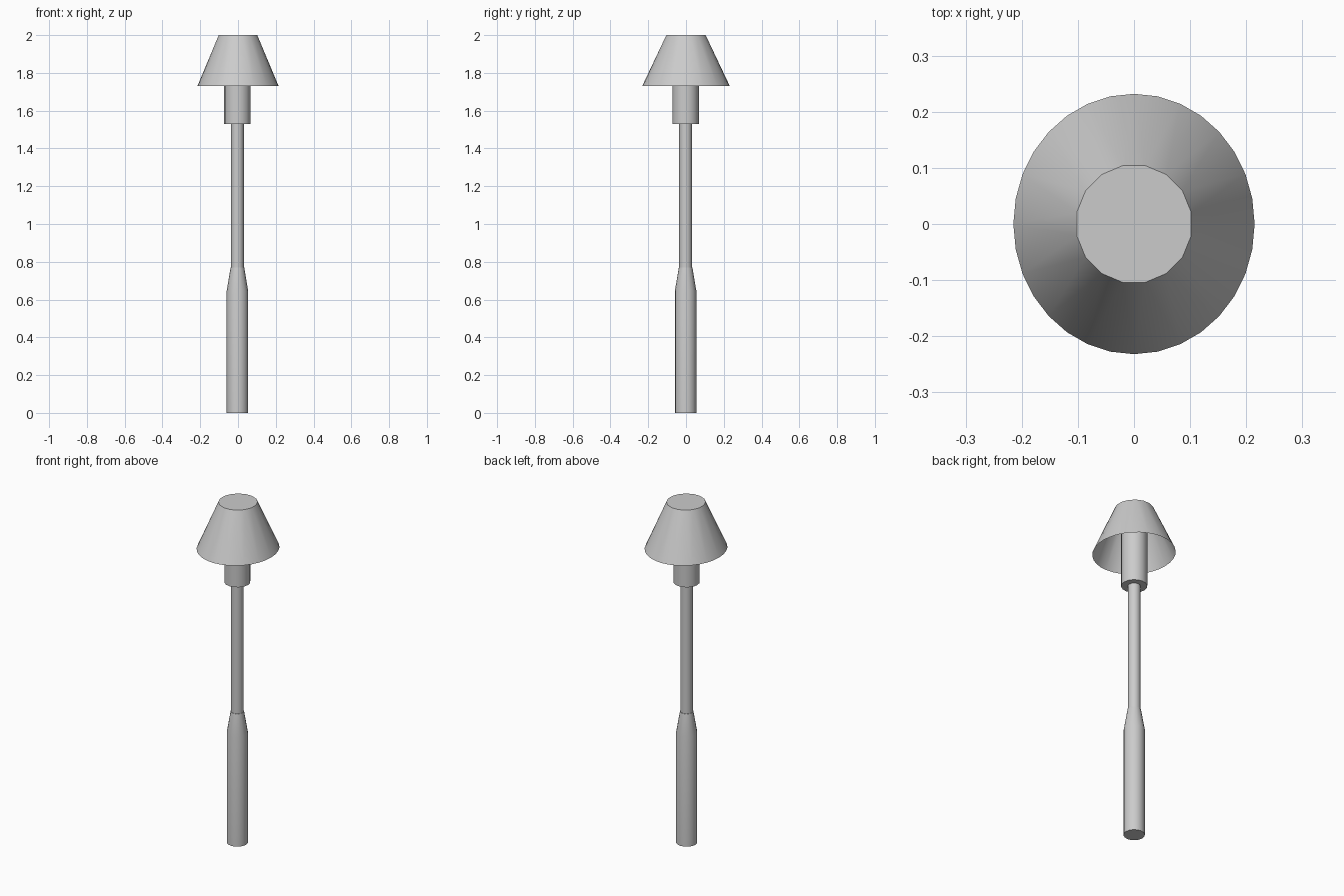
import bpy, bmesh
from math import cos, sin, tau, radians

if "Cube" in bpy.data.objects:
    bpy.data.objects.remove(bpy.data.objects["Cube"])

CX, CY = -0.003, -0.002


def finish(name, bm, angle=35):
    bmesh.ops.recalc_face_normals(bm, faces=bm.faces)
    mesh = bpy.data.meshes.new(name)
    bm.to_mesh(mesh)
    bm.free()
    ob = bpy.data.objects.new(name, mesh)
    bpy.context.collection.objects.link(ob)
    bpy.ops.object.select_all(action='DESELECT')
    ob.select_set(True)
    bpy.context.view_layer.objects.active = ob
    bpy.ops.object.shade_smooth_by_angle(angle=radians(angle))
    return ob


def ring(bm, rx, ry, z, sides, cx=0, cy=0, turn=0):
    return [bm.verts.new((cx + rx * cos(tau * (i + turn) / sides),
                          cy + ry * sin(tau * (i + turn) / sides), z))
            for i in range(sides)]


def turned(name, profile, sides):
    """Capped round part from (radius, height) pairs."""
    bm = bmesh.new()
    rings = [ring(bm, r, r, z, sides, CX, CY) for r, z in profile]
    for a, b in zip(rings, rings[1:]):
        for i in range(sides):
            j = (i + 1) % sides
            bm.faces.new((a[i], a[j], b[j], b[i]))
    bm.faces.new(rings[0])
    bm.faces.new(rings[-1])
    return finish(name, bm)


# Thick lower post with tapered shoulder, slim pole, and lamp socket
turned("base_post", [(0.057, 0), (0.057, 0.645), (0.036, 0.77)], 16)
turned("pole", [(0.034, 0.75), (0.034, 1.55)], 12)
turned("lamp_socket", [(0.07, 1.53), (0.07, 1.98)], 16)

# Thin shade: 32-sided open rim joined to a 16-sided closed top
bm = bmesh.new()
rim = ring(bm, 0.215, 0.232, 1.73, 32)
top = ring(bm, 0.104, 0.106, 2.0, 16, turn=0.5)
for i in range(16):
    a, b, c = rim[2 * i], rim[2 * i + 1], rim[(2 * i + 2) % 32]
    bm.faces.new((a, b, top[i]))
    bm.faces.new((b, c, top[i]))
    bm.faces.new((c, top[(i + 1) % 16], top[i]))
bm.faces.new(top)
finish("shade", bm)
